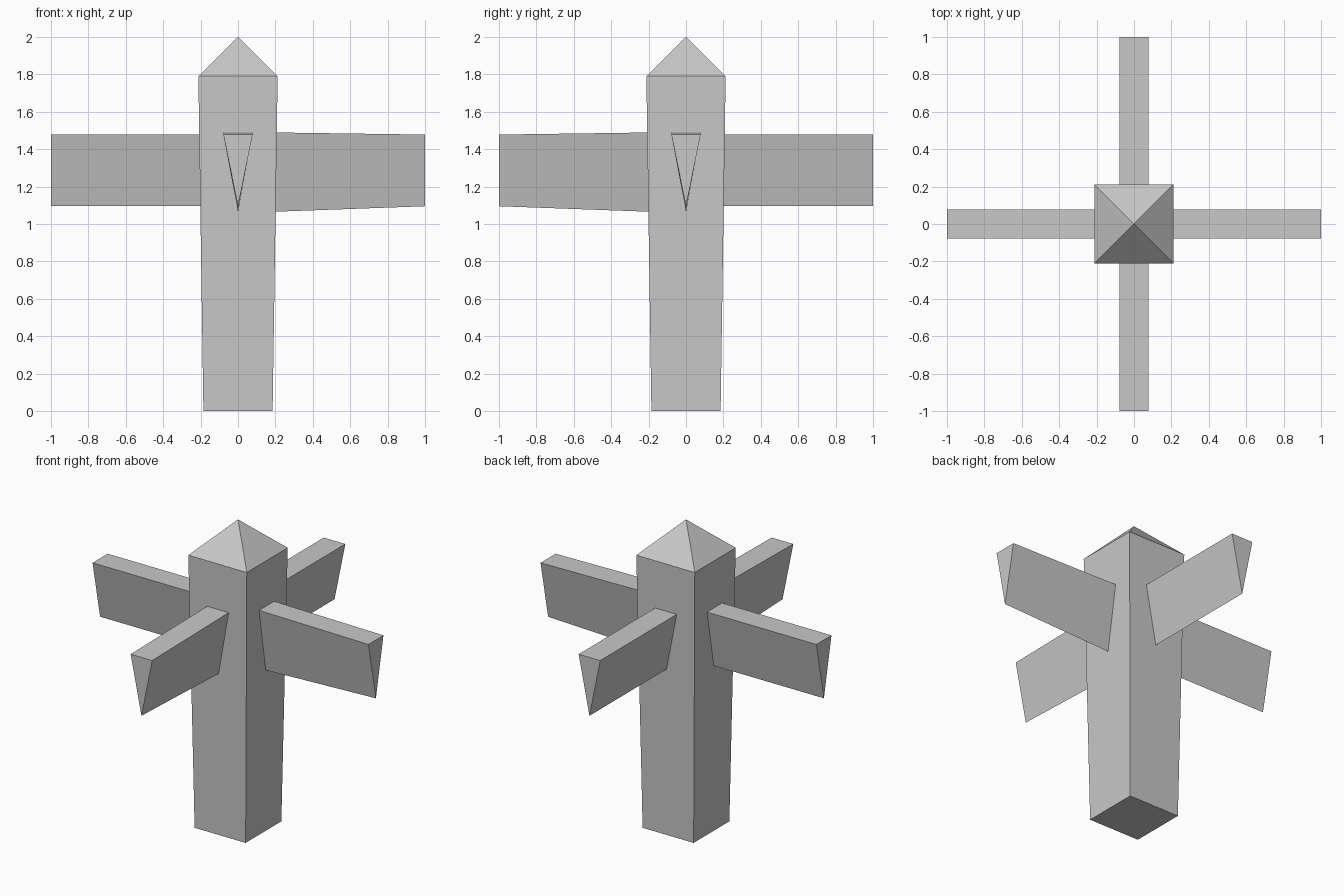
import bpy
import bmesh
import math
from mathutils import Matrix

cube = bpy.data.objects.get("Cube")
if cube:
    bpy.data.objects.remove(cube, do_unlink=True)

# Single plain grey
GREY = (0.58, 0.58, 0.58, 1)
grey = bpy.data.materials.new("plain grey")
grey.use_nodes = True
grey.diffuse_color = GREY
grey.node_tree.nodes["Principled BSDF"].inputs["Base Color"].default_value = GREY


def finish(name, bm):
    """Turn a bmesh into a named, flat-shaded object."""
    bmesh.ops.recalc_face_normals(bm, faces=bm.faces)
    mesh = bpy.data.meshes.new(name)
    bm.to_mesh(mesh)
    bm.free()
    mesh.materials.append(grey)
    obj = bpy.data.objects.new(name, mesh)
    bpy.context.collection.objects.link(obj)
    return obj


def square_ring(bm, half, z):
    return [bm.verts.new((sx * half, sy * half, z))
            for sx, sy in ((-1, -1), (1, -1), (1, 1), (-1, 1))]


def bridge(bm, a, b):
    n = len(a)
    for i in range(n):
        j = (i + 1) % n
        bm.faces.new((a[i], a[j], b[j], b[i]))


# Post widening upward, closed by a pyramid cap
bm = bmesh.new()
base = square_ring(bm, 0.185, 0)
shoulder = square_ring(bm, 0.212, 1.79)
tip = bm.verts.new((0, 0, 2))
bm.faces.new(base)
bridge(bm, base, shoulder)
for i in range(4):
    bm.faces.new((shoulder[i], shoulder[(i + 1) % 4], tip))
finish("post", bm)


def arm(name, angle, top, bottom):
    """Wedge-section arm; top and bottom are heights at the root."""
    bm = bmesh.new()
    rings = []
    for x, hi, lo in ((0.15, top, bottom), (1, 1.478, 1.095)):
        rings.append([bm.verts.new(p) for p in
                      ((x, -0.078, hi), (x, 0.078, hi), (x, 0, lo))])
    bridge(bm, *rings)
    for ring in rings:
        bm.faces.new(ring)
    bm.transform(Matrix.Rotation(math.radians(angle), 4, "Z"))
    finish(name, bm)


# Left and front arms are deeper at the root; right and back are straight
arm("left_arm", 0, 1.49, 1.064)
arm("front_arm", -90, 1.49, 1.064)
arm("right_arm", 180, 1.478, 1.095)
arm("back_arm", 90, 1.478, 1.095)
